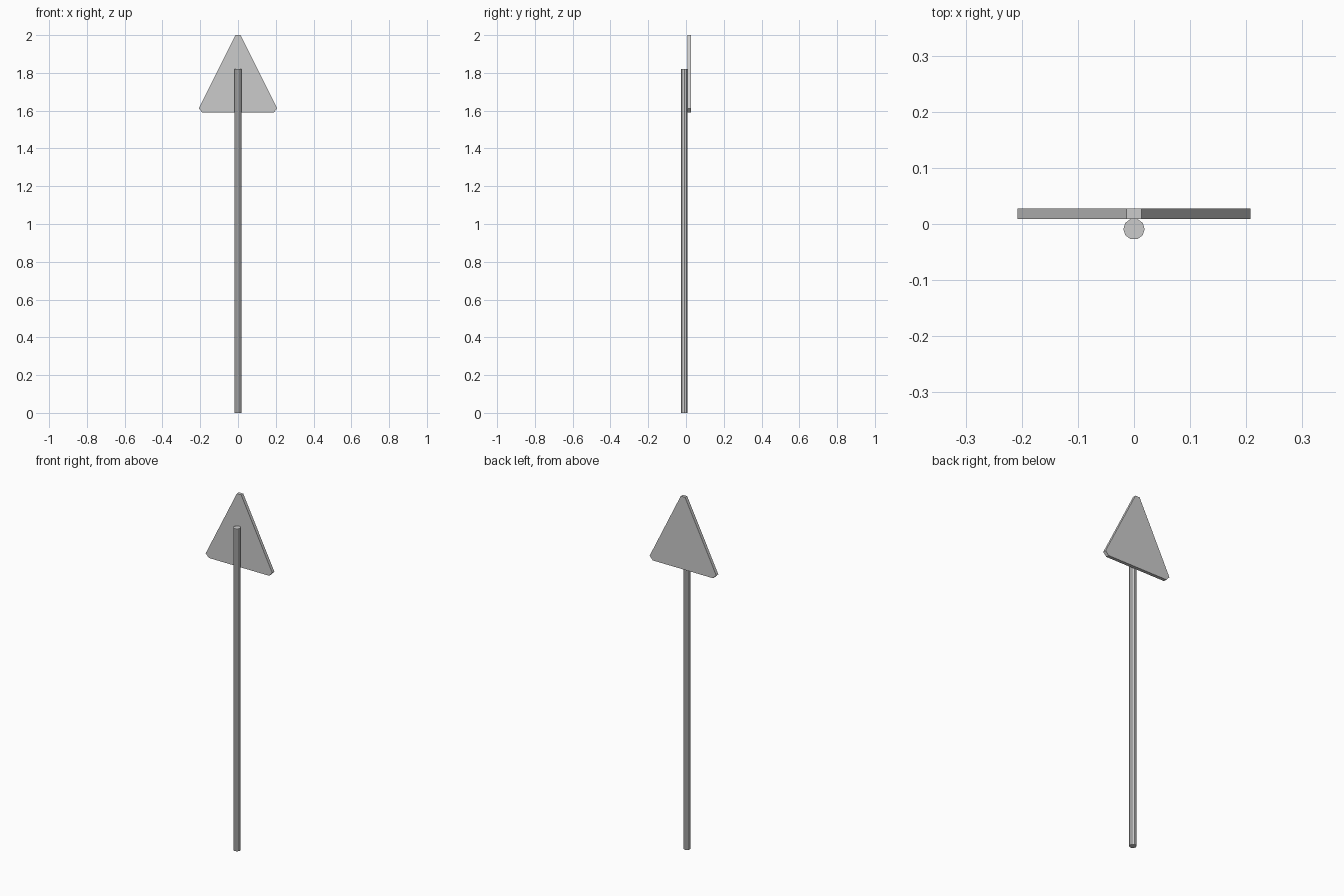
import bpy, bmesh, math

if "Cube" in bpy.data.objects:
    bpy.data.objects.remove(bpy.data.objects["Cube"])


def prism(name, ring, offset):
    """Extrude a flat ring of points into a closed solid."""
    bm = bmesh.new()
    face = bm.faces.new([bm.verts.new(p) for p in ring])
    out = bmesh.ops.extrude_face_region(bm, geom=[face])
    moved = [g for g in out["geom"] if isinstance(g, bmesh.types.BMVert)]
    bmesh.ops.translate(bm, verts=moved, vec=offset)
    bmesh.ops.recalc_face_normals(bm, faces=bm.faces)
    mesh = bpy.data.meshes.new(name)
    bm.to_mesh(mesh)
    bm.free()
    obj = bpy.data.objects.new(name, mesh)
    bpy.context.collection.objects.link(obj)
    return obj


# Ten-sided pole, with a flat side touching the sign plate
SIDES, RADIUS, POLE_Y, POLE_TOP = 10, 0.019, -0.009, 1.82
circle = [(RADIUS * math.cos(math.tau * i / SIDES),
           POLE_Y + RADIUS * math.sin(math.tau * i / SIDES), 0)
          for i in range(SIDES)]
prism("pole", circle, (0, 0, POLE_TOP))

# Triangular sign plate with clipped corners, mirrored from its right half
PLATE_Y, THICKNESS = 0.009, 0.0185
half = [(0.188, 1.59), (0.208, 1.611), (0.0135, 2.0)]
outline = half + [(-x, z) for x, z in reversed(half)]
prism("sign_plate", [(x, PLATE_Y, z) for x, z in outline], (0, THICKNESS, 0))
